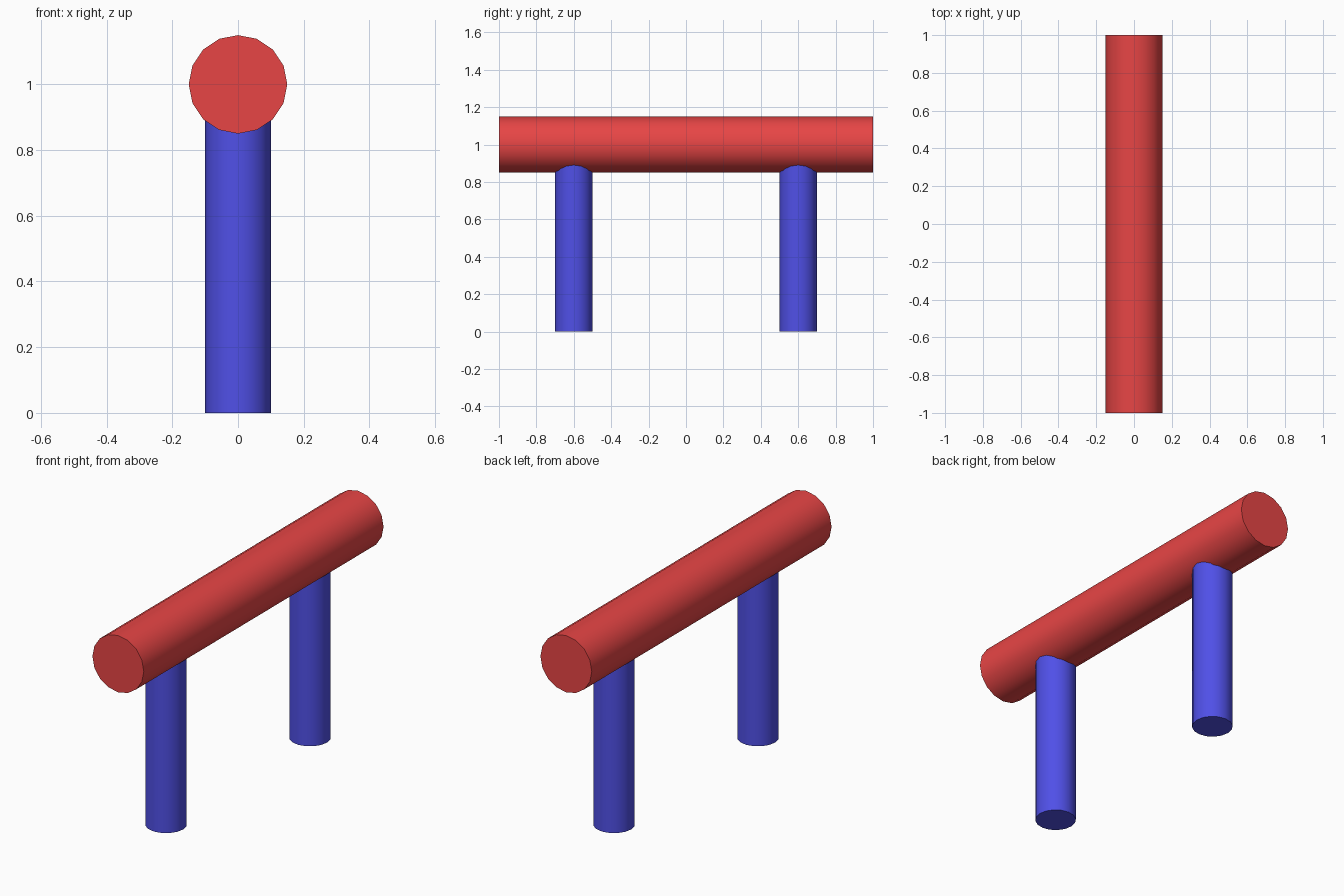
import bpy
import math

if "Cube" in bpy.data.objects:
    bpy.data.objects.remove(bpy.data.objects["Cube"])


def material(name, color):
    mat = bpy.data.materials.new(name)
    mat.diffuse_color = (*color, 1)
    mat.use_nodes = True
    mat.node_tree.nodes["Principled BSDF"].inputs["Base Color"].default_value = mat.diffuse_color
    return mat


def rod(name, radius, length, location, mat, rotation=(0, 0, 0)):
    bpy.ops.mesh.primitive_cylinder_add(vertices=16, radius=radius, depth=length,
                                        location=location, rotation=rotation)
    obj = bpy.context.object
    obj.name = name
    obj.data.materials.append(mat)
    bpy.ops.object.shade_smooth_by_angle(angle=math.radians(30))
    return obj


red = material("red", (0.8, 0.06, 0.06))
blue = material("blue", (0.08, 0.08, 0.8))

# Horizontal beam running front to back
rod("beam", 0.15, 2.0, (0, 0, 1), red, (math.pi / 2, 0, 0))

# Two upright legs ending inside the beam
for name, y in (("front_leg", -0.6), ("back_leg", 0.6)):
    rod(name, 0.1, 1.0, (0, y, 0.5), blue)
